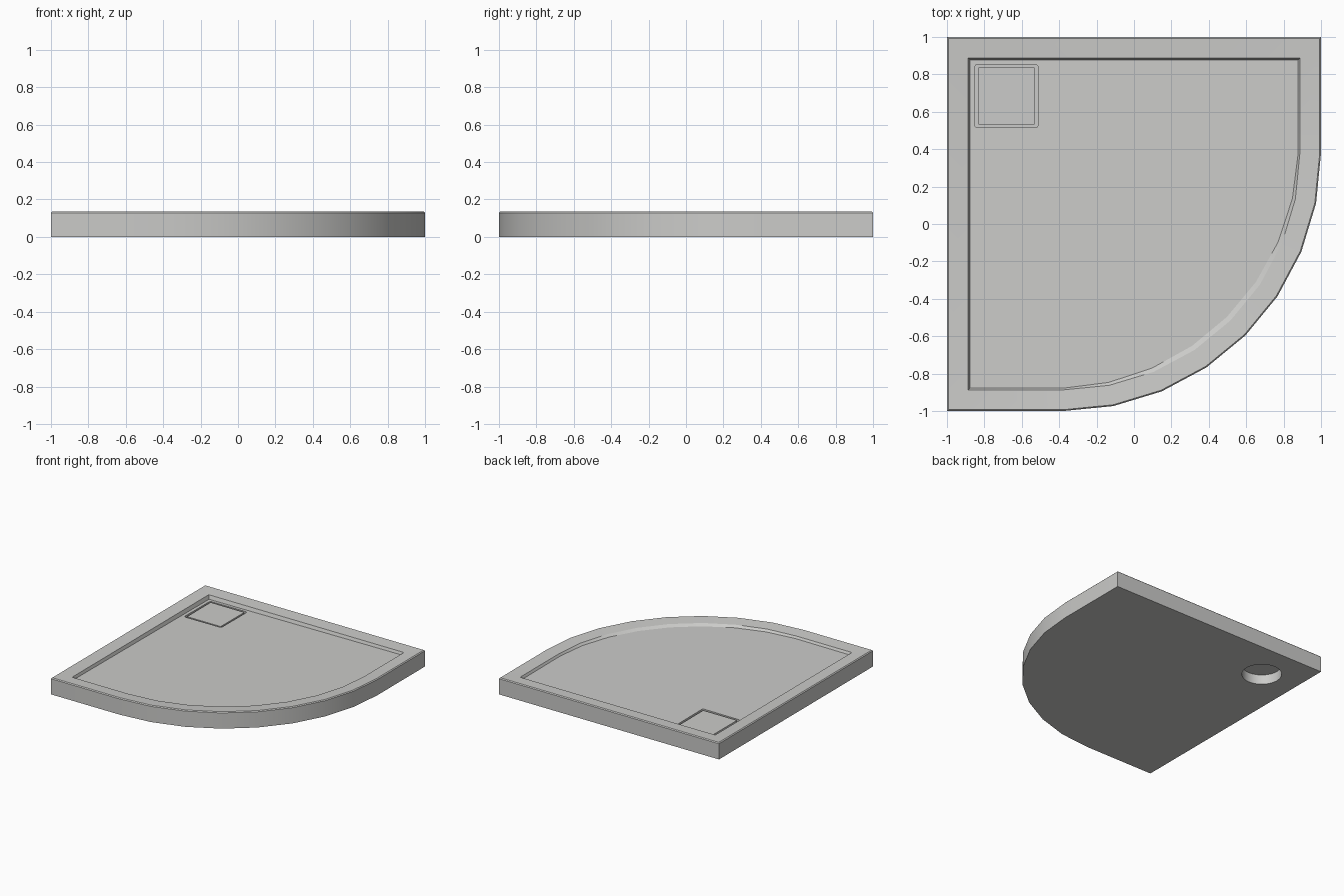
import bpy, bmesh
from math import pi, sin, cos, radians

cube = bpy.data.objects.get("Cube")
if cube:
    bpy.data.objects.remove(cube, do_unlink=True)

mat = bpy.data.materials.new("stone grey")
mat.use_nodes = True
GREY = (0.6, 0.6, 0.585, 1)
mat.diffuse_color = GREY
mat.node_tree.nodes["Principled BSDF"].inputs["Base Color"].default_value = GREY

ARC_STEPS, RADIUS, MID = 8, 1.38, 0.38
DRAIN = (-0.682, 0.684)


def add_object(name, bm):
    bmesh.ops.recalc_face_normals(bm, faces=bm.faces)
    mesh = bpy.data.meshes.new(name)
    bm.to_mesh(mesh)
    bm.free()
    mesh.materials.append(mat)
    obj = bpy.data.objects.new(name, mesh)
    bpy.context.collection.objects.link(obj)
    return obj


def select_only(obj):
    bpy.ops.object.select_all(action="DESELECT")
    obj.select_set(True)
    bpy.context.view_layer.objects.active = obj


def outline(inset, bulge=0.0):
    """Square with one large rounded corner, moved inward by inset."""
    e = 1 - inset
    pts = [(-e, -e), (-e, e), (e, e)]
    for i in range(ARC_STEPS + 1):
        a = -pi / 2 * i / ARC_STEPS
        r = RADIUS - inset - bulge * sin(-2 * a)
        pts.append((-MID + r * cos(a), MID + r * sin(a)))
    return pts


def floor_height(x, y):
    return 0.107 + 0.006 * (x - y)


def rounded_box(name, half, corner, z0, z1):
    """Vertical rounded square block over the drain."""
    bm = bmesh.new()
    pts = []
    for k in range(4):
        for j in range(5):
            a = k * pi / 2 + j * pi / 8
            cx = (half - corner) * (1 if k in (0, 3) else -1)
            cy = (half - corner) * (1 if k in (0, 1) else -1)
            pts.append((DRAIN[0] + cx + corner * cos(a), DRAIN[1] + cy + corner * sin(a)))
    face = bm.faces.new([bm.verts.new((x, y, z0)) for x, y in pts])
    top = bmesh.ops.extrude_face_region(bm, geom=[face])["geom"]
    bmesh.ops.translate(bm, vec=(0, 0, z1 - z0),
                        verts=[v for v in top if isinstance(v, bmesh.types.BMVert)])
    return add_object(name, bm)


# Tray body: outer wall, bevelled rim sloping inward, inner wall, tilted floor
bm = bmesh.new()
rings = []
for inset, z in [(0, 0), (0, 0.129), (0.007, 0.136), (0.113, 0.128)]:
    rings.append([bm.verts.new((x, y, z)) for x, y in outline(inset)])
rings.append([bm.verts.new((x, y, floor_height(x, y))) for x, y in outline(0.122, 0.018)])
for low, high in zip(rings, rings[1:]):
    n = len(low)
    for i in range(n):
        j = (i + 1) % n
        bm.faces.new((low[i], low[j], high[j], high[i]))
bm.faces.new(rings[0])
bm.faces.new(rings[-1])
tray = add_object("shower_tray", bm)

# Cutters: square recess for the cover and round waste hole below it
recess = rounded_box("recess_cutter", 0.169, 0.015, 0.08, 0.2)
bm = bmesh.new()
bmesh.ops.create_cone(bm, cap_ends=True, segments=32, radius1=0.15, radius2=0.15, depth=0.2)
bmesh.ops.translate(bm, vec=(*DRAIN, 0), verts=bm.verts)
hole = add_object("waste_hole_cutter", bm)
for cutter in (recess, hole):
    cutter.hide_render = True
    mod = tray.modifiers.new("cut", "BOOLEAN")
    mod.operation, mod.solver, mod.object = "DIFFERENCE", "EXACT", cutter
    select_only(tray)
    bpy.ops.object.modifier_apply(modifier=mod.name)
    bpy.data.objects.remove(cutter, do_unlink=True)

# Drain cover sitting in the recess with a narrow gap around it
cover = rounded_box("drain_cover", 0.153, 0.008, 0.08, 0.098)

for obj in (tray, cover):
    select_only(obj)
    bpy.ops.object.shade_smooth_by_angle(angle=radians(25))
